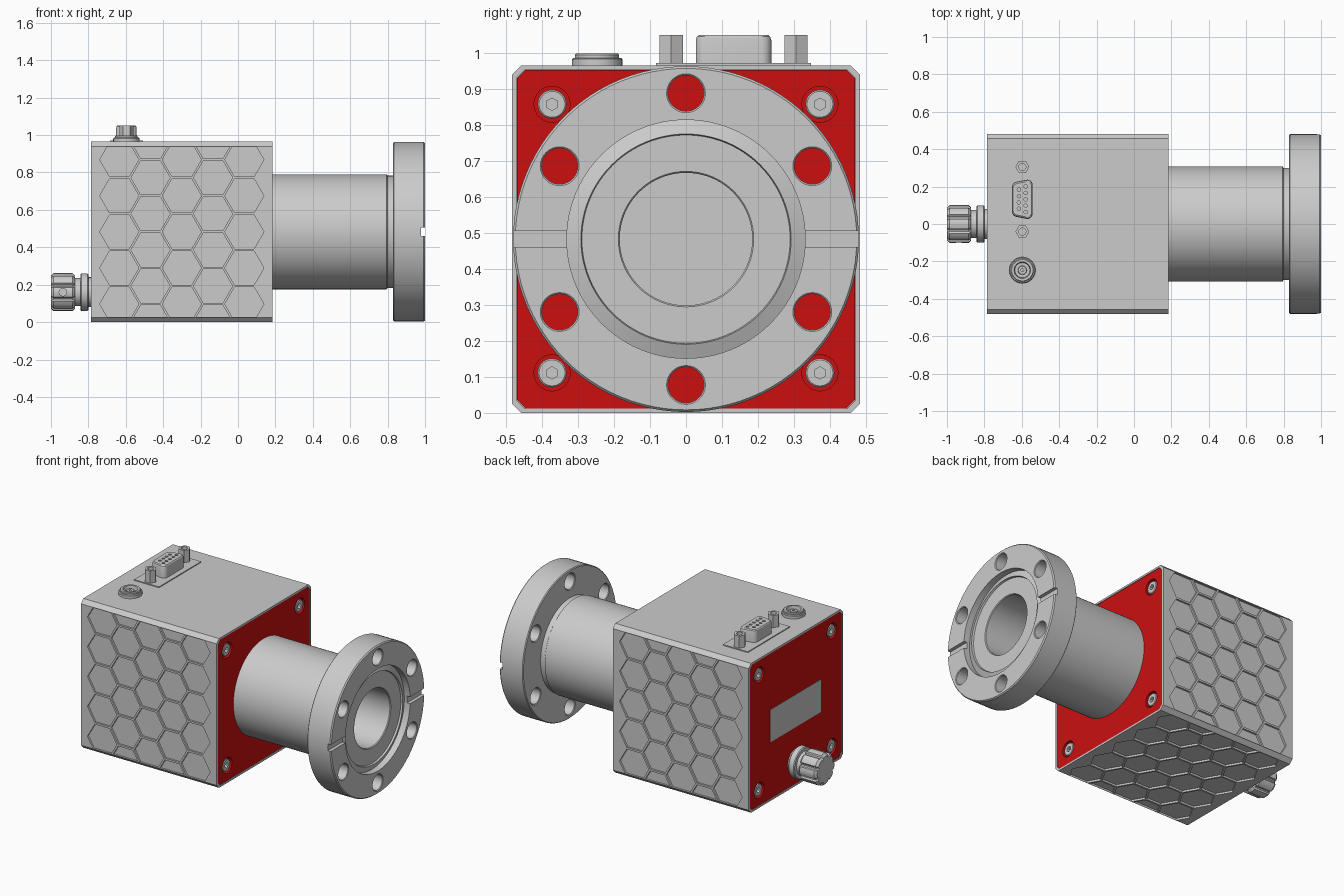
import bpy, bmesh, math

if "Cube" in bpy.data.objects:
    bpy.data.objects.remove(bpy.data.objects["Cube"])

CZ = 0.4825          # height of the main axis
HALF = 0.4825        # half width of the housing
X0, X1 = -0.786, 0.185
XM = (X0 + X1) / 2

red = bpy.data.materials.new("red_panel")
red.diffuse_color = (0.6, 0.005, 0.005, 1)
red.use_nodes = True
red.node_tree.nodes["Principled BSDF"].inputs["Base Color"].default_value = red.diffuse_color


def ngon(n, r=1, start=0):
    return [(r * math.cos(start + math.tau * i / n), r * math.sin(start + math.tau * i / n)) for i in range(n)]


def rounded(corners, r, n=6):
    """Round the corners of a counter-clockwise convex outline (corners are arc centres)."""
    pts, m = [], len(corners)
    for i, (x, y) in enumerate(corners):
        px, py = corners[i - 1]
        nx, ny = corners[(i + 1) % m]
        a = math.atan2(y - py, x - px) - math.pi / 2
        turn = (math.atan2(ny - y, nx - x) - math.pi / 2 - a) % math.tau
        pts += [(x + r * math.cos(a + turn * k / n), y + r * math.sin(a + turn * k / n)) for k in range(n + 1)]
    return pts


def loft(bm, outline, stations, c=(0, 0), axis='X'):
    """Sweep an outline along an axis; stations are (position, scale) pairs."""
    def place(a, u, v):
        u, v = u + c[0], v + c[1]
        return {'X': (a, u, v), 'Y': (u, a, v), 'Z': (u, v, a)}[axis]
    rings = [[bm.verts.new(place(a, u * s, v * s)) for u, v in outline] for a, s in stations]
    n = len(outline)
    for r0, r1 in zip(rings, rings[1:]):
        for i in range(n):
            j = (i + 1) % n
            bm.faces.new((r0[i], r0[j], r1[j], r1[i]))
    for ring, (a, s) in ((rings[0], stations[0]), (rings[-1], stations[-1])):
        if s > 0:
            bm.faces.new(ring)


def lathe(bm, stations, c=(0, 0), axis='X', seg=32):
    loft(bm, ngon(seg), stations, c, axis)


def box(bm, lo, hi):
    loft(bm, [(lo[1], lo[2]), (hi[1], lo[2]), (hi[1], hi[2]), (lo[1], hi[2])], [(lo[0], 1), (hi[0], 1)])


def make(name, bm, mat=None):
    bmesh.ops.remove_doubles(bm, verts=bm.verts, dist=1e-5)
    bmesh.ops.recalc_face_normals(bm, faces=bm.faces)
    me = bpy.data.meshes.new(name)
    bm.to_mesh(me)
    bm.free()
    ob = bpy.data.objects.new(name, me)
    bpy.context.collection.objects.link(ob)
    if mat:
        me.materials.append(mat)
    return ob


def cut(ob, bm):
    """Subtract the bmesh from the object and bake the result."""
    cutter = make("cutter", bm)
    cutter.hide_render = True
    mod = ob.modifiers.new("cut", 'BOOLEAN')
    mod.operation, mod.solver, mod.object = 'DIFFERENCE', 'EXACT', cutter
    dg = bpy.context.evaluated_depsgraph_get()
    me = bpy.data.meshes.new_from_object(ob.evaluated_get(dg))
    ob.modifiers.clear()
    ob.data = me
    bpy.data.objects.remove(cutter)


# Housing: chamfered square section with recessed ends
k = HALF - 0.025
section = [(HALF, -k), (HALF, k), (k, HALF), (-k, HALF), (-HALF, k), (-HALF, -k), (-k, -HALF), (k, -HALF)]
S = 0.976
bm = bmesh.new()
loft(bm, section, [(X0 + .045, S), (X0, S), (X0, 1), (X1, 1), (X1, S), (X1 - .045, S)], (0, CZ))
housing = make("housing", bm)

# Honeycomb pockets on both sides and the underside
PITCH, FLAT, LIM = 0.193, 0.0905, 0.4555
R = FLAT * 2 / math.sqrt(3)
bm = bmesh.new()
for col in range(5):
    u = XM + (col - 2) * PITCH * math.sqrt(3) / 2
    rows = range(-2, 3) if col % 2 == 0 else [i + .5 for i in range(-3, 3)]
    for row in rows:
        v = row * PITCH
        lo, hi = max(v - FLAT, -LIM), min(v + FLAT, LIM)
        levels = [lo] + ([v] if lo < v < hi else []) + [hi]
        side = [(R - abs(t - v) / math.sqrt(3), t) for t in levels]
        cell = [(u + w, t) for w, t in side] + [(u - w, t) for w, t in reversed(side)]
        loft(bm, cell, [(-.50, 1), (-HALF + .012, 1)], (0, CZ), 'Y')
        loft(bm, cell, [(.50, 1), (HALF - .012, 1)], (0, CZ), 'Y')
        loft(bm, cell, [(-.02, 1), (.012, 1)], (0, 0), 'Z')
cut(housing, bm)

# Red end panels with counterbored socket screws
for s, end in ((1, "front"), (-1, "rear")):
    def at(d):
        return XM + s * ((X1 - X0) / 2 - d)
    bm = bmesh.new()
    loft(bm, section, [(at(.046), S - .002), (at(.003), S - .002)], (0, CZ))
    panel = make(end + "_panel", bm, red)
    bores, heads, sockets = bmesh.new(), bmesh.new(), bmesh.new()
    for y in (-.372, .372):
        for z in (.111, .857):
            lathe(bores, [(at(.033), .05), (at(-.01), .05)], (y, z))
            lathe(heads, [(at(.04), .04), (at(.01), .04), (at(.006), .036), (at(.006), 0)], (y, z))
            loft(sockets, ngon(6, .017, math.pi / 6), [(at(.025), 1), (at(-.01), 1)], (y, z))
    cut(panel, bores)
    cut(make(end + "_panel_screws", heads), sockets)

# Rear label plate
bm = bmesh.new()
box(bm, (X0 + .001, -.26, .378), (X0 + .02, .26, .588))
make("rear_label_plate", bm)

# Tube with bore and knife-edge vacuum flange
bm = bmesh.new()
lathe(bm, [(.16, 0), (.16, .307), (.795, .307), (.80, .300), (.83, .300), (.83, .475), (.835, .48),
           (.993, .48), (1.0, .474), (1.0, .331), (.958, .331), (.974, .292), (.962, .289),
           (.962, .188), (.957, .184), (.20, .184), (.20, 0)], (0, CZ), seg=96)
flange = make("tube_and_flange", bm)
bm = bmesh.new()
for i in range(6):
    a = math.pi / 6 + i * math.pi / 3
    lathe(bm, [(.82, .055), (.83, .055), (.834, .05), (.996, .05), (1.0, .054), (1.01, .054)],
          (.405 * math.cos(a), CZ + .405 * math.sin(a)))
for s in (-1, 1):
    y = sorted((s * .31, s * .5))
    box(bm, (.978, y[0], CZ - .022), (1.02, y[1], CZ + .022))
cut(flange, bm)

# Rear knob: collar and fluted cap
KZ = 0.16
bm = bmesh.new()
lathe(bm, [(-.76, 0), (-.76, .08), (-.80, .08), (-.80, .095), (-.805, .1), (-.838, .1), (-.843, .095),
           (-.843, .075), (-.89, .075), (-.89, 0)], (0, KZ), seg=48)
make("knob_collar", bm)
flutes = []
for i in range(8):
    for d, r in ((-15, .1), (-5, .102), (5, .102), (15, .1), (18, .09), (22.5, .087), (27, .09)):
        a = math.radians(i * 45 + d)
        flutes.append((r * math.cos(a), r * math.sin(a)))
bm = bmesh.new()
loft(bm, flutes, [(-.872, .88), (-.884, 1), (-.986, 1), (-1.0, .86)], (0, KZ))
knob = make("knob_cap", bm)
bm = bmesh.new()
lathe(bm, [(-.13, .02), (-.08, .02)], (-.936, KZ), 'Y')
cut(knob, bm)

# Connector mounting plate on the top
TX, TY, TOP = -.597, .132, .965
bm = bmesh.new()
box(bm, (-.685, -.083, TOP - .01), (-.507, .347, TOP + .006))
make("connector_plate", bm)

# Nine-hole D-shaped connector
bm = bmesh.new()
d_shape = rounded([(.027, -.077), (.027, .077), (-.027, .066), (-.027, -.066)], .028)
loft(bm, d_shape, [(.96, 1), (1.035, 1), (1.045, .97), (1.05, .9)], (TX, TY), 'Z')
plug = make("d_connector", bm)
bm = bmesh.new()
for n, x in ((5, .018), (4, -.018)):
    for i in range(n):
        lathe(bm, [(1.02, .0095), (1.06, .0095)], (TX + x, TY + (i - (n - 1) / 2) * .034), 'Z', 16)
cut(plug, bm)

# Hexagonal jack posts either side
posts, holes = bmesh.new(), bmesh.new()
for s in (-1, 1):
    c = (TX, TY + s * .173)
    loft(posts, ngon(6, .037), [(.96, 1), (1.05, 1)], c, 'Z')
    lathe(holes, [(1.0, .019), (1.06, .019)], c, 'Z', 24)
cut(make("jack_posts", posts), holes)

# Round socket
bm = bmesh.new()
lathe(bm, [(.95, 0), (.95, .07), (.982, .07), (.986, .066), (.986, .061), (.994, .061), (.998, .057), (.998, .044),
           (.972, .04), (.972, .024), (.988, .022), (.988, .008), (.975, .008), (.975, 0)],
      (TX, -.247), 'Z', 48)
make("round_socket", bm)

# Smooth round surfaces, keep edges sharp
bpy.ops.object.select_all(action='SELECT')
bpy.context.view_layer.objects.active = housing
bpy.ops.object.shade_smooth_by_angle(angle=math.radians(28))
